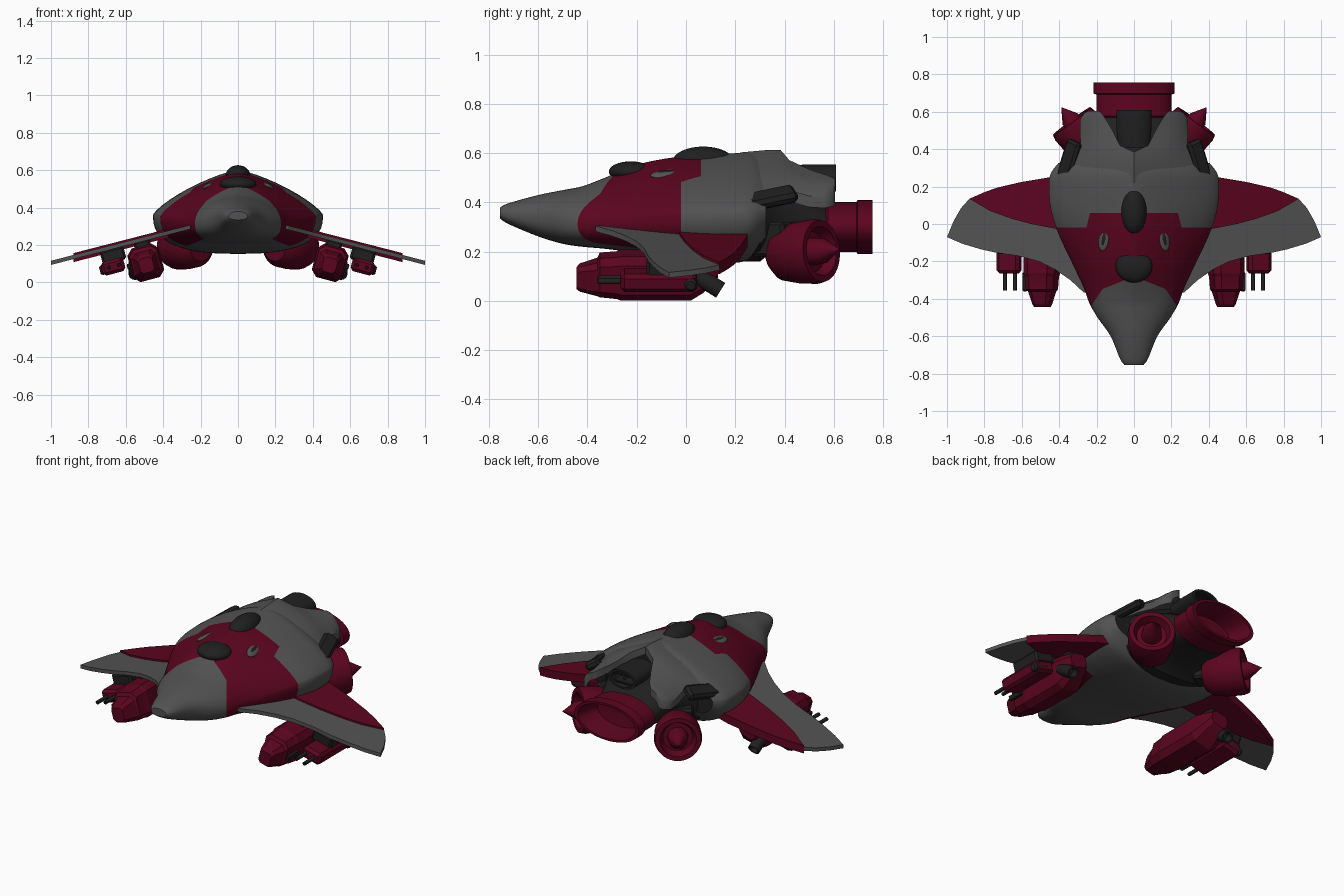
import bpy, bmesh, math
from mathutils import Vector, Matrix

if "Cube" in bpy.data.objects:
    bpy.data.objects.remove(bpy.data.objects["Cube"])


def material(name, rgb):
    m = bpy.data.materials.new(name)
    m.diffuse_color = (*rgb, 1)
    m.use_nodes = True
    m.node_tree.nodes["Principled BSDF"].inputs["Base Color"].default_value = m.diffuse_color
    return m


RED = material("maroon paint", (0.105, 0.0015, 0.0145))
GREY = material("grey hull", (0.085, 0.085, 0.085))
DARK = material("dark metal", (0.014, 0.014, 0.014))


def finish(bm, name, mats, mirror=False, angle=35):
    bmesh.ops.recalc_face_normals(bm, faces=bm.faces)
    me = bpy.data.meshes.new(name)
    bm.to_mesh(me)
    bm.free()
    for m in mats:
        me.materials.append(m)
    for p in me.polygons:
        p.use_smooth = True
    me.set_sharp_from_angle(angle=math.radians(angle))
    ob = bpy.data.objects.new(name, me)
    bpy.context.collection.objects.link(ob)
    if mirror:
        ob.modifiers.new("Mirror", 'MIRROR')
    return ob


def loft_bm(rings):
    bm = bmesh.new()
    vs = [[bm.verts.new(p) for p in r] for r in rings]
    n = len(rings[0])
    for a, b in zip(vs, vs[1:]):
        for i in range(n):
            bm.faces.new((a[i], a[(i + 1) % n], b[(i + 1) % n], b[i]))
    bm.faces.new(vs[0])
    bm.faces.new(vs[-1][::-1])
    return bm


def lathe(name, profile, loc, axis, mat, scale=(1, 1, 1), mirror=False, n=40):
    """Revolve (radius, distance) points about an axis; end points are capped."""
    rot = Vector(axis).to_track_quat('Z', 'X').to_matrix()
    rings = []
    for r, t in profile:
        ring = []
        for i in range(n):
            a = 2 * math.pi * i / n
            p = rot @ Vector((r * math.cos(a), r * math.sin(a), t))
            ring.append(Vector(loc) + Vector([p[k] * scale[k] for k in range(3)]))
        rings.append(ring)
    return finish(loft_bm(rings), name, [mat], mirror)


def box(name, loc, size, mat, rot=(0, 0, 0), bevel=0.012, mirror=True):
    bm = bmesh.new()
    bmesh.ops.create_cube(bm, size=1)
    bmesh.ops.scale(bm, vec=size, verts=bm.verts)
    bmesh.ops.bevel(bm, geom=bm.edges[:], offset=bevel, segments=1, affect='EDGES')
    m = Matrix.Translation(loc)
    for k, ax in enumerate('XYZ'):
        m = m @ Matrix.Rotation(rot[k], 4, ax)
    bm.transform(m)
    return finish(bm, name, [mat], mirror, 25)


def blob(name, loc, radii, mat, roll=0, yaw=0, mirror=False):
    bm = bmesh.new()
    bmesh.ops.create_uvsphere(bm, u_segments=32, v_segments=16, radius=1)
    bmesh.ops.scale(bm, vec=radii, verts=bm.verts)
    bm.transform(Matrix.Translation(loc) @ Matrix.Rotation(roll, 4, 'Y') @ Matrix.Rotation(yaw, 4, 'Z'))
    return finish(bm, name, [mat], mirror, 60)


def smooth_rows(rows, sub=4):
    out = []
    for i in range(len(rows) - 1):
        p0, p1, p2 = rows[max(i - 1, 0)], rows[i], rows[i + 1]
        p3 = rows[min(i + 2, len(rows) - 1)]
        for k in range(sub):
            t = k / sub
            out.append([0.5 * (2 * b + (c - a) * t + (2 * a - 5 * b + 4 * c - d) * t * t
                               + (3 * b - a - 3 * c + d) * t ** 3)
                        for a, b, c, d in zip(p0, p1, p2, p3)])
    return out + [list(rows[-1])]


def section(y, w, zt, zm, zb, e, n=48):
    """Cross-section with a peaked top and a rounded, flat bottom."""
    ring = []
    for i in range(n):
        a = 2 * math.pi * i / n
        c, s = math.cos(a), math.sin(a)
        ex, h = (e, zt - zm) if s >= 0 else (2.6, zm - zb)
        x = math.copysign(abs(c) ** (2 / ex), c) * w
        ring.append((x, y, zm + math.copysign(abs(s) ** (2 / ex), s) * h))
    return ring


# Fuselage: y, half width, top, widest height, bottom, top roundness
hull = [(-.755, .05, .38, .355, .335, 2), (-.72, .075, .397, .355, .312, 2),
        (-.6, .125, .43, .345, .262, 2), (-.5, .195, .45, .325, .232, 1.9),
        (-.42, .24, .466, .315, .22, 1.8), (-.33, .272, .5, .32, .212, 1.6),
        (-.2, .335, .553, .33, .195, 1.4), (-.05, .405, .583, .35, .17, 1.3),
        (.08, .445, .592, .36, .155, 1.3), (.2, .455, .6, .36, .155, 1.3),
        (.27, .445, .6, .36, .175, 1.3), (.325, .405, .58, .365, .24, 1.3)]
bm = loft_bm([section(*r) for r in smooth_rows(hull)])
# Cut the hull along the paint borders
cuts = [((0, -.02, 0), (0, 1, 0)), ((0, .06, 0), (0, 1, 0)), ((0, -.445, 0), (0, 1, 0)),
        ((0, -.45, .245), (0, .12, 1))]
for s in (1, -1):
    cuts += [((0, -.28, 0), (.4 * s, 1, 0)), ((.17 * s, -.35, 0), (1.5 * s, 1, 0)), ((.25 * s, 0, 0), (1, .25 * s, 0))]
for co, no in cuts:
    bmesh.ops.bisect_plane(bm, geom=bm.verts[:] + bm.edges[:] + bm.faces[:],
                           plane_co=co, plane_no=no, dist=1e-5)
bmesh.ops.recalc_face_normals(bm, faces=bm.faces)
for f in bm.faces:
    c = f.calc_center_median()
    x = abs(c.x)
    rear = .06 if x + .25 * c.y < .25 and c.z > .4 else -.02
    front = max(-.445, min(-.28 - .4 * x, -.35 - 1.5 * (x - .17)))
    painted = front < c.y < rear and c.z > .245 - .12 * (c.y + .45)
    f.material_index = 2 if f.normal.y > .95 and c.y > .32 else (0 if painted else 1)
finish(bm, "fuselage", [RED, GREY, DARK], angle=40)

# Canopies and side vents on the back
blob("front_canopy", (0, -.225, .525), (.098, .088, .042), DARK)
blob("rear_canopy", (0, .07, .565), (.068, .125, .062), DARK)
blob("vent_rim", (.16, -.08, .515), (.03, .066, .013), GREY, .46, .2, True)
blob("vent_slot", (.161, -.08, .523), (.012, .04, .008), DARK, .46, .2, True)

# Rear cowl fins: y, inner x, outer x, ridge height
cowl = [(.22, 0, .37, .603), (.32, 0, .325, .612), (.385, 0, .295, .612), (.42, .075, .285, .603),
        (.5, .115, .29, .583), (.56, .15, .288, .578), (.595, .175, .265, .575), (.605, .19, .24, .572)]
rings = []
for y, xi, xo, z in cowl:
    top = []
    for i in range(11):
        u = i / 10
        x = xi + (xo - xi) * u
        top.append((x, y, z - .42 * x - .035 * u ** 4))
    rings.append(top + [(x, y, h - .045) for x, _, h in top[::-1]])
finish(loft_bm(rings), "rear_cowl_fin", [GREY], True, 40)

# Dark engine core, side recesses and the upper exhaust
core = [(.2, .36, .46, .34, .16, 3), (.3, .34, .46, .34, .16, 3), (.35, .27, .46, .35, .2, 3),
        (.45, .22, .45, .34, .22, 2.5), (.58, .18, .39, .3, .21, 2)]
finish(loft_bm([section(*r) for r in core]), "engine_core", [DARK], angle=30)
box("side_recess", (.345, .345, .418), (.09, .21, .05), DARK, (0, .6, .35), .015)
lathe("upper_exhaust", [(.05, -.2), (.055, -.1), (.055, 0), (.044, 0), (.036, -.1), (.008, -.1), (.006, -.02)],
      (0, .61, .5), (0, 1, 0), DARK, (1.7, 1, 1))
for k, z in enumerate((.475, .525)):
    box(f"exhaust_slat_{k}", (0, .54, z), (.15, .12, .012), DARK, bevel=.003, mirror=False)

# Main flattened nozzle and the angled side engines
lathe("main_nozzle", [(.17, -.2), (.2, -.18), (.2, -.065), (.216, -.06), (.216, 0), (.192, 0), (.15, -.13), (.02, -.14)],
      (0, .757, .3), (0, 1, 0), RED, (1, 1, .51), n=56)
lathe("side_engine", [(.075, -.23), (.11, -.19), (.126, -.11), (.132, -.03), (.125, 0), (.1, 0), (.082, -.045),
                      (.056, -.045), (.05, .015), (.001, .092)],
      (.333, .55, .203), (.6, .8, .06), RED, mirror=True)
box("engine_strut", (.23, .36, .25), (.12, .16, .14), DARK, (0, 0, -.6))


# Wings: plates following the downward slope
def plate(name, outline, mat, top, bottom):
    def z(x):
        return .3 - .257 * (x - .26)
    finish(loft_bm([[(x, y, z(x) + h) for x, y in outline] for h in (bottom, top)]), name, [mat], True, 30)


border = [(.3, -.04), (.42, -.025), (.55, 0), (.66, .03), (.77, .07), (.88, .135)]
lead = [(1.0, -.07), (.92, -.105), (.82, -.135), (.73, -.155), (.62, -.17), (.51, -.2), (.42, -.245),
        (.34, -.3), (.27, -.365), (.2, -.38), (.2, -.04)]
tip = [(.925, .085), (.965, .015)]
plate("wing_leading_edge", border + tip + lead, GREY, .006, -.016)
plate("wing_panel", border + [(.8, .17), (.73, .195), (.6, .225), (.45, .25), (.3, .25)], RED, .016, -.032)

# Big weapon pod: y, half width, top, bottom in a frame rolled with the wing
pod = [(-.445, .038, .02, -.06), (-.43, .045, .035, -.07), (-.36, .066, .055, -.085), (-.35, .076, .075, -.088),
       (-.28, .08, .08, -.095), (-.265, .086, .086, -.1), (.02, .086, .086, -.1), (.07, .075, .08, -.07),
       (.13, .055, .07, -.01)]
roll = Matrix.Translation((.495, 0, .112)) @ Matrix.Rotation(.26, 4, 'Y')
rings = []
for y, w, t, b in pod:
    c = w * .38
    rings.append([roll @ Vector(p) for p in (
        (w, y, t - c), (w - c, y, t), (c - w, y, t), (-w, y, t - c),
        (-w, y, b + c), (c - w, y, b), (w - c, y, b), (w, y, b + c))])
finish(loft_bm(rings), "weapon_pod", [RED], True, 20)
box("pod_pylon", (.51, -.03, .196), (.09, .26, .06), DARK, (0, .26, 0))
box("pod_side_slot", (.583, -.31, .085), (.02, .1, .03), DARK, (0, .26, 0), .004)
lathe("pod_thruster", [(.025, -.08), (.035, -.06), (.035, .06), (.026, .06), (.02, .02)],
      (.55, .09, .075), (0, .8, -.5), DARK, mirror=True, n=16)

# Outer gun pod with twin barrels
box("gun_pod", (.668, -.11, .085), (.125, .31, .075), RED, (0, .26, 0), .016)
box("gun_pylon", (.668, -.06, .145), (.13, .2, .075), DARK, (0, .26, 0))
for k, x in enumerate((.637, .69)):
    lathe(f"gun_barrel_{k}", [(.011, -.1), (.011, 0), (.006, 0), (.005, -.03)],
          (x, -.355, .087 - .26 * (x - .66)), (0, -1, 0), DARK, mirror=True, n=14)
lathe("gun_drum", [(.02, -.05), (.026, -.04), (.026, .04), (.018, .05)],
      (.69, .02, .075), (1, 0, -.26), DARK, mirror=True, n=16)
